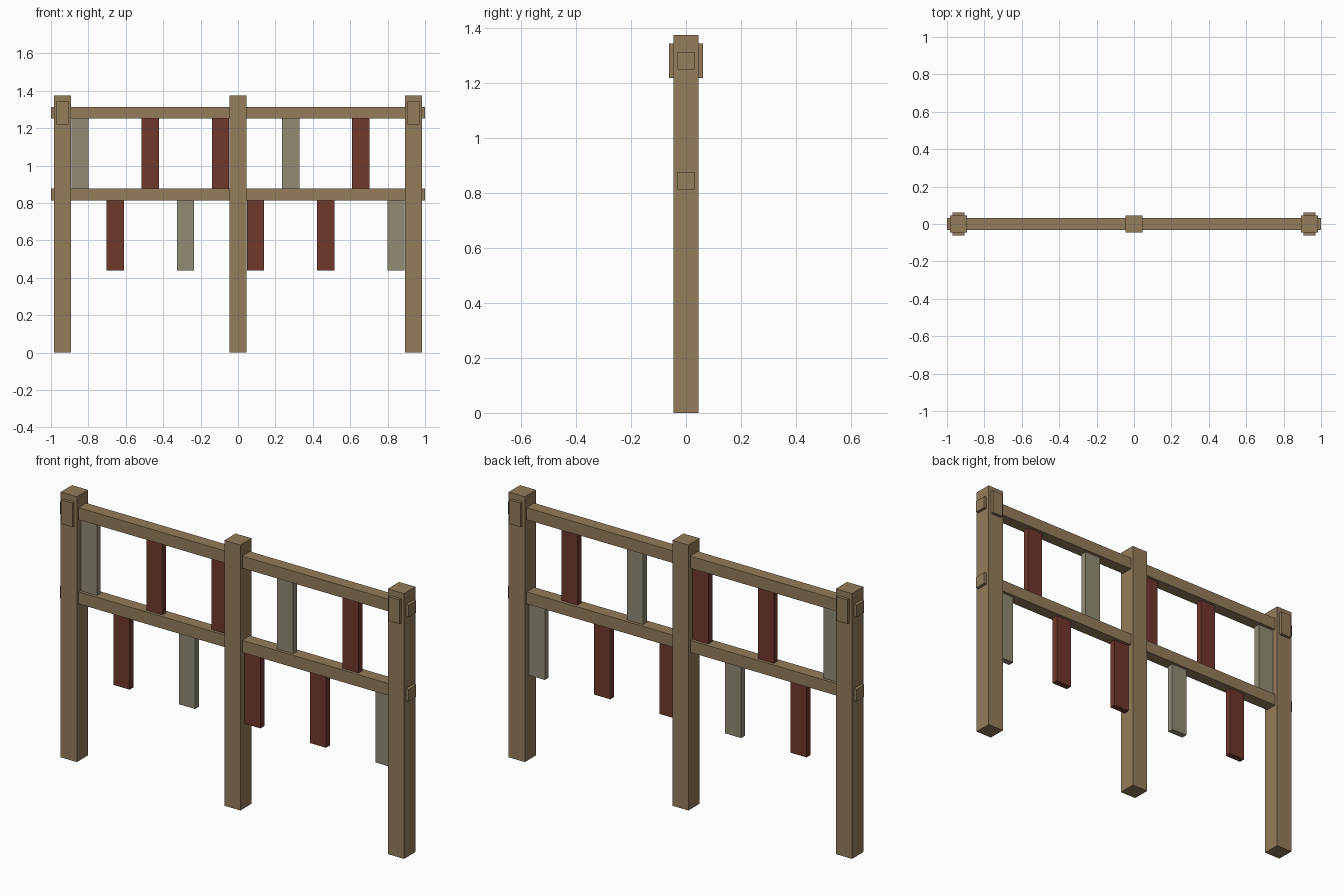
import bpy
import bmesh
from mathutils import Matrix

cube = bpy.data.objects.get("Cube")
if cube:
    bpy.data.objects.remove(cube, do_unlink=True)


def material(name, rgb):
    m = bpy.data.materials.new(name)
    m.use_nodes = True
    color = (*rgb, 1.0)
    m.diffuse_color = color
    bsdf = m.node_tree.nodes["Principled BSDF"]
    bsdf.inputs["Base Color"].default_value = color
    bsdf.inputs["Roughness"].default_value = 0.9
    return m


wood = material("tan wood", (0.296, 0.202, 0.105))
red = material("dark red", (0.162, 0.040, 0.025))
grey = material("sage grey", (0.287, 0.262, 0.175))


def box(name, center, size, mat):
    """Axis-aligned box from its centre and full size."""
    bm = bmesh.new()
    bmesh.ops.create_cube(bm, size=1.0, matrix=Matrix.Diagonal((*size, 1.0)))
    mesh = bpy.data.meshes.new(name)
    bm.to_mesh(mesh)
    bm.free()
    mesh.materials.append(mat)
    obj = bpy.data.objects.new(name, mesh)
    obj.location = center
    bpy.context.collection.objects.link(obj)
    return obj


POST_X = 0.938
POST_W = 0.0925
POST_H = 1.375
RAIL_W = 0.0625
RAIL_Z = {"upper": 1.2815, "lower": 0.845}

# Posts
for side, x in (("right", -POST_X), ("middle", 0.0), ("left", POST_X)):
    box(f"{side}_post", (x, 0, POST_H / 2), (POST_W, POST_W, POST_H), wood)

# Rails run through the posts, their ends standing proud as tenons
for level, z in RAIL_Z.items():
    box(f"{level}_rail", (0, 0, z), (2.0, RAIL_W, RAIL_W), wood)

# Cap plates on front and back of the end posts
for side, x in (("right", -POST_X), ("left", POST_X)):
    box(f"{side}_post_plates", (x, 0, 1.2815), (0.0625, 0.1235, 0.125), wood)

# Hanging slats alternate between the upper and lower rail; every third is grey
SLAT_H = 0.375
for i in range(10):
    level = "lower" if i % 2 else "upper"
    z = RAIL_Z[level] - RAIL_W / 2 - SLAT_H / 2
    box(f"{level}_slat_{i + 1}", (-0.844 + 0.1876 * i, 0, z),
        (0.092, 0.0315, SLAT_H), red if i % 3 else grey)
